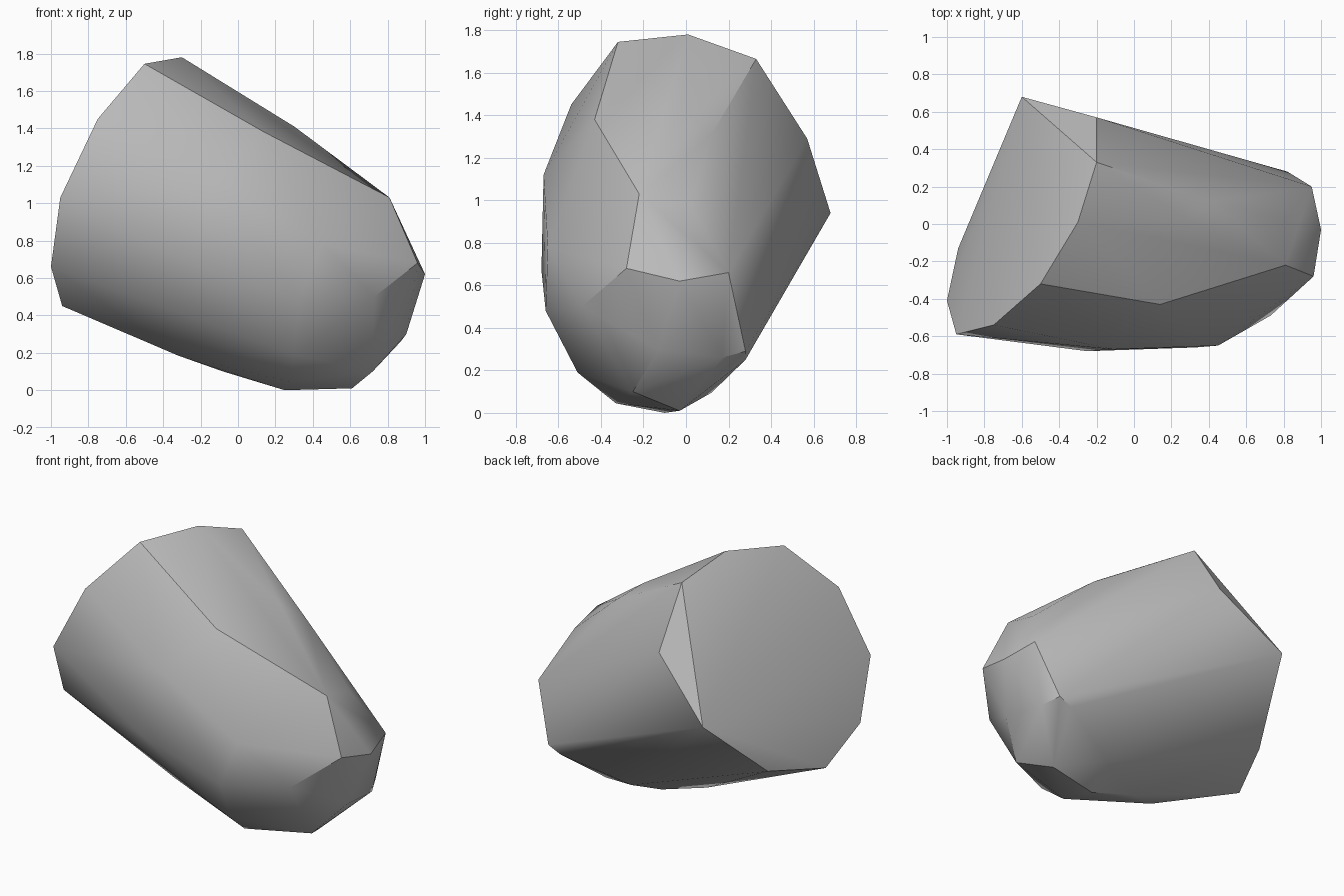
import bpy
import bmesh
import math

# Remove the default cube
cube = bpy.data.objects.get("Cube")
if cube:
    bpy.data.objects.remove(cube, do_unlink=True)

# Plain stone colour
stone = bpy.data.materials.new("stone_grey")
stone.use_nodes = True
grey = (0.5, 0.5, 0.5, 1)
stone.diffuse_color = grey
stone.node_tree.nodes["Principled BSDF"].inputs["Base Color"].default_value = grey

# Corners of the boulder, grouped by region
blunt_end = [(-.5, -.32, 1.745), (-.3, .01, 1.78), (-.2, .33, 1.665),
             (-.2, .57, 1.29), (-.6, .68, .94), (-.78, .25, .53),
             (-.94, -.13, .45), (-1, -.41, .66), (-.95, -.59, 1.03),
             (-.75, -.54, 1.45)]
front_side = [(-.11, -.67, 1.12), (-.25, -.68, .67), (.33, -.66, .48),
              (.45, -.65, .78), (.73, -.49, .5)]
upper_side = [(.14, -.43, 1.38), (.3, .02, 1.41), (.42, .12, 1.31),
              (.81, -.22, 1.03), (.81, .02, .97)]
underside = [(-.32, -.22, .185), (-.08, -.1, .1), (.25, -.1, 0),
             (.28, -.33, .045), (.3, -.51, .19), (.61, -.03, .01),
             (.32, .12, .095), (.72, -.25, .1)]
narrow_end = [(.96, -.28, .68), (1, -.03, .62), (.95, .2, .66),
              (.87, .17, .26), (.82, .28, .29), (.73, .28, .25),
              (.9, -.13, .3)]

# Wrap the corners in a convex shell
bm = bmesh.new()
for corner in blunt_end + front_side + upper_side + underside + narrow_end:
    bm.verts.new(corner)
bmesh.ops.convex_hull(bm, input=bm.verts[:])
loose = [v for v in bm.verts if not v.link_faces]
bmesh.ops.delete(bm, geom=loose, context='VERTS')
bmesh.ops.recalc_face_normals(bm, faces=bm.faces[:])

mesh = bpy.data.meshes.new("boulder")
bm.to_mesh(mesh)
bm.free()
mesh.materials.append(stone)
boulder = bpy.data.objects.new("boulder", mesh)
bpy.context.collection.objects.link(boulder)

# Soft shading with the hard breaks kept
bpy.context.view_layer.objects.active = boulder
boulder.select_set(True)
bpy.ops.object.shade_smooth_by_angle(angle=math.radians(30))
